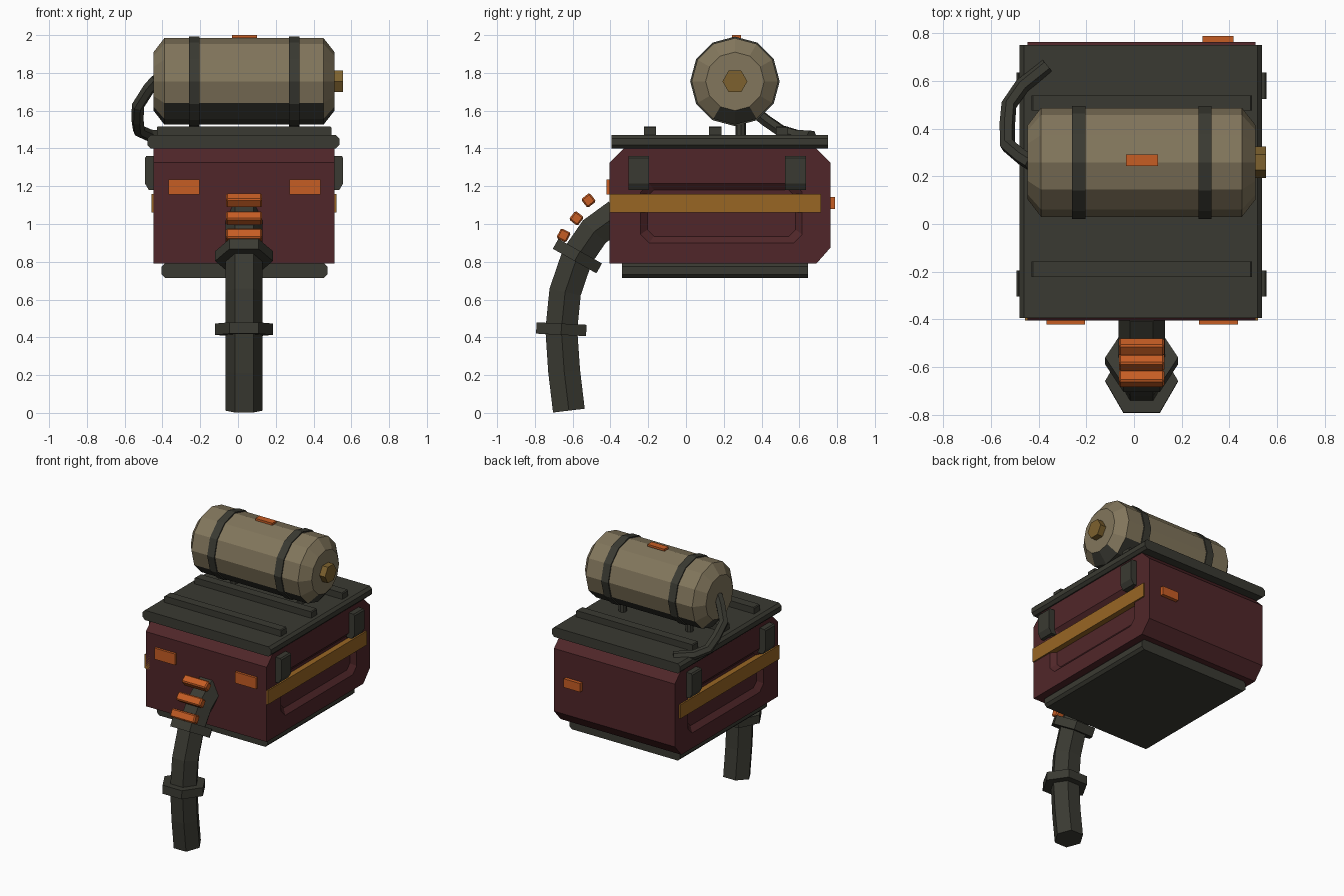
import bpy, bmesh, math
from mathutils import Vector, Matrix

if "Cube" in bpy.data.objects:
    bpy.data.objects.remove(bpy.data.objects["Cube"])


def mat(name, rgb):
    m = bpy.data.materials.new(name)
    lin = [((c / 255 + 0.055) / 1.055) ** 2.4 for c in rgb]
    m.diffuse_color = (*lin, 1)
    m.use_nodes = True
    m.node_tree.nodes["Principled BSDF"].inputs["Base Color"].default_value = m.diffuse_color
    return m


RED = mat("dark red paint", (80, 38, 41))
GREY = mat("charcoal metal", (58, 58, 50))
TAN = mat("tan tank", (130, 118, 92))
ORANGE = mat("orange marker", (198, 93, 36))
GOLD = mat("ochre stripe", (152, 102, 36))
BRASS = mat("dull brass", (125, 97, 46))
CX = 0.032  # middle of the body in x


def finish(name, bm, *mats):
    bmesh.ops.recalc_face_normals(bm, faces=bm.faces[:])
    me = bpy.data.meshes.new(name)
    bm.to_mesh(me)
    bm.free()
    for m in mats:
        me.materials.append(m)
    ob = bpy.data.objects.new(name, me)
    bpy.context.collection.objects.link(ob)
    return ob


def loft(name, rings, *mats):
    """Skin a list of closed rings and cap both ends."""
    bm = bmesh.new()
    rows = [[bm.verts.new(p) for p in r] for r in rings]
    n = len(rows[0])
    for a, b in zip(rows, rows[1:]):
        for i in range(n):
            j = (i + 1) % n
            bm.faces.new((a[i], a[j], b[j], b[i]))
    bm.faces.new(rows[0])
    bm.faces.new(rows[-1])
    return finish(name, bm, *mats)


def prism_x(name, pts, a, b, m):
    return loft(name, [[(x, y, z) for y, z in pts] for x in (a, b)], m)


def prism_y(name, pts, a, b, m):
    return loft(name, [[(x, y, z) for x, z in pts] for y in (a, b)], m)


def chamfered(u0, u1, v0, v1, c):
    return [(u0 + c, v0), (u1 - c, v0), (u1, v0 + c), (u1, v1 - c),
            (u1 - c, v1), (u0 + c, v1), (u0, v1 - c), (u0, v0 + c)]


def box(name, x0, x1, y0, y1, z0, z1, m):
    return prism_x(name, [(y0, z0), (y1, z0), (y1, z1), (y0, z1)], x0, x1, m)


def sweep(name, path, r, sides, m):
    """Tube along a path, with its corners on the x side."""
    path = [Vector(p) for p in path]
    side, rings = Vector((1, 0, 0)), []
    for i, p in enumerate(path):
        t = (path[min(i + 1, len(path) - 1)] - path[max(i - 1, 0)]).normalized()
        side = (side - t * side.dot(t)).normalized()
        up = t.cross(side)
        rings.append([p + (side * math.cos(a) + up * math.sin(a)) * r
                      for a in (2 * math.pi * k / sides for k in range(sides))])
    return loft(name, rings, m)


def lathe_x(name, prof, sides, cy, cz, *mats, turn=0.0):
    """Revolve (x, radius) pairs round an axis along x."""
    return loft(name, [[(x, cy + r * math.sin(a), cz + r * math.cos(a))
                        for a in (turn + 2 * math.pi * k / sides for k in range(sides))]
                       for x, r in prof], *mats)


# Body: side profile extruded across, with a recessed panel in each flank
body = prism_x("body", [(-0.405, 0.79), (0.69, 0.79), (0.765, 0.875), (0.765, 1.325),
                        (0.69, 1.40), (-0.33, 1.40), (-0.405, 1.325)], -0.447, 0.511, RED)
for s, tag in ((1, "right"), (-1, "left")):
    xf = CX + s * 0.479
    outer = chamfered(-0.24, 0.615, 0.90, 1.215, 0.045)
    inner = chamfered(-0.205, 0.58, 0.935, 1.18, 0.035)
    over = chamfered(-0.275, 0.65, 0.865, 1.25, 0.055)
    cutter = loft("panel_cutter_" + tag,
                  [[(xf - s * d, y, z) for y, z in ring]
                   for d, ring in ((0.03, inner), (0, outer), (-0.03, over))], RED)
    mod = body.modifiers.new("recess", 'BOOLEAN')
    mod.operation, mod.solver, mod.object = 'DIFFERENCE', 'EXACT', cutter
    bpy.context.view_layer.objects.active = body
    bpy.ops.object.modifier_apply(modifier=mod.name)
    bpy.data.objects.remove(cutter)

    # Flank stripe and lid latches
    xs = sorted((xf - s * 0.03, xf + s * 0.01))
    box("stripe_" + tag, *xs, -0.405, 0.715, 1.06, 1.16, GOLD)
    for y, end in ((-0.25, "front"), (0.58, "back")):
        prof = [(xf - s * 0.02, 1.18), (xf + s * 0.025, 1.18), (xf + s * 0.046, 1.215),
                (xf + s * 0.046, 1.35), (xf + s * 0.038, 1.36), (xf - s * 0.02, 1.36)]
        prism_y(f"latch_{end}_{tag}", prof, y - 0.055, y + 0.055, GREY)

# Lid, lid ribs and base
prism_y("lid", chamfered(-0.48, 0.537, 1.40, 1.47, 0.018), -0.395, 0.752, GREY)
for i, y in enumerate((-0.19, 0.155, 0.508)):
    prism_y(f"lid_rib_{i}", chamfered(-0.43, 0.495, 1.465, 1.516, 0.006),
            y - 0.032, y + 0.032, GREY)
prism_y("base", chamfered(-0.405, 0.473, 0.715, 0.792, 0.018), -0.34, 0.645, GREY)

# Marker plates
box("front_marker_left", -0.367, -0.205, -0.422, -0.404, 1.155, 1.235, ORANGE)
box("front_marker_right", 0.273, 0.437, -0.422, -0.404, 1.155, 1.235, ORANGE)
box("back_marker", 0.287, 0.417, 0.764, 0.79, 1.08, 1.142, ORANGE)
box("tank_marker", -0.033, 0.101, 0.243, 0.292, 1.985, 2.0, ORANGE)

# Tank with dark underside, straps, end bolt and feet
TY, TZ = 0.259, 1.755
tank = lathe_x("tank", [(-0.447, 0.155), (-0.39, 0.229), (0.453, 0.229), (0.511, 0.155)],
               12, TY, TZ, TAN, GREY)
for f in tank.data.polygons:
    f.material_index = 1 if f.normal.z < -0.5 else 0
for i, x in enumerate((-0.232, 0.298)):
    lathe_x(f"tank_strap_{i}", [(x - 0.028, 0.237), (x + 0.028, 0.237)], 12, TY, TZ, GREY)
    sweep(f"tank_foot_{i}", [(x, 0.29, 1.46), (x, 0.29, 1.56)], 0.027, 8, GREY)
lathe_x("tank_bolt", [(0.50, 0.066), (0.555, 0.066)], 6, TY, TZ, BRASS, turn=math.pi / 6)

# Pipe from the tank end down to the lid
sweep("tank_pipe", [(-0.43, 0.255, 1.765), (-0.47, 0.28, 1.72), (-0.53, 0.33, 1.625),
                    (-0.532, 0.42, 1.55), (-0.525, 0.50, 1.495), (-0.47, 0.58, 1.47),
                    (-0.365, 0.665, 1.465)], 0.033, 6, GREY)

# Hanging front hose with collars
hose = [(-0.62, 0.012), (-0.645, 0.22), (-0.66, 0.44), (-0.64, 0.64),
        (-0.575, 0.83), (-0.485, 0.96), (-0.36, 1.05)]
sweep("hose", [(CX, y, z) for y, z in hose], 0.0975, 6, GREY)
for i, (y, z, ty, tz) in enumerate(((-0.575, 0.83, 0.49, 0.87), (-0.66, 0.443, 0.05, 1.0))):
    c, t = Vector((CX, y, z)), Vector((0, ty, tz)).normalized() * 0.03
    sweep(f"hose_collar_{i}", [c - t, c + t], 0.153, 6, GREY)

# Orange slats following the bend of the hose
for i, (y, z, tilt) in enumerate(((-0.516, 1.125, 38), (-0.58, 1.03, 52), (-0.648, 0.94, 63))):
    slat = box(f"hose_slat_{i}", -0.096, 0.096, -0.029, 0.029, -0.029, 0.029, ORANGE)
    bev = slat.modifiers.new("bevel", 'BEVEL')
    bev.width, bev.segments = 0.008, 1
    slat.matrix_world = Matrix.Translation((CX, y, z)) @ Matrix.Rotation(math.radians(tilt), 4, 'X')
